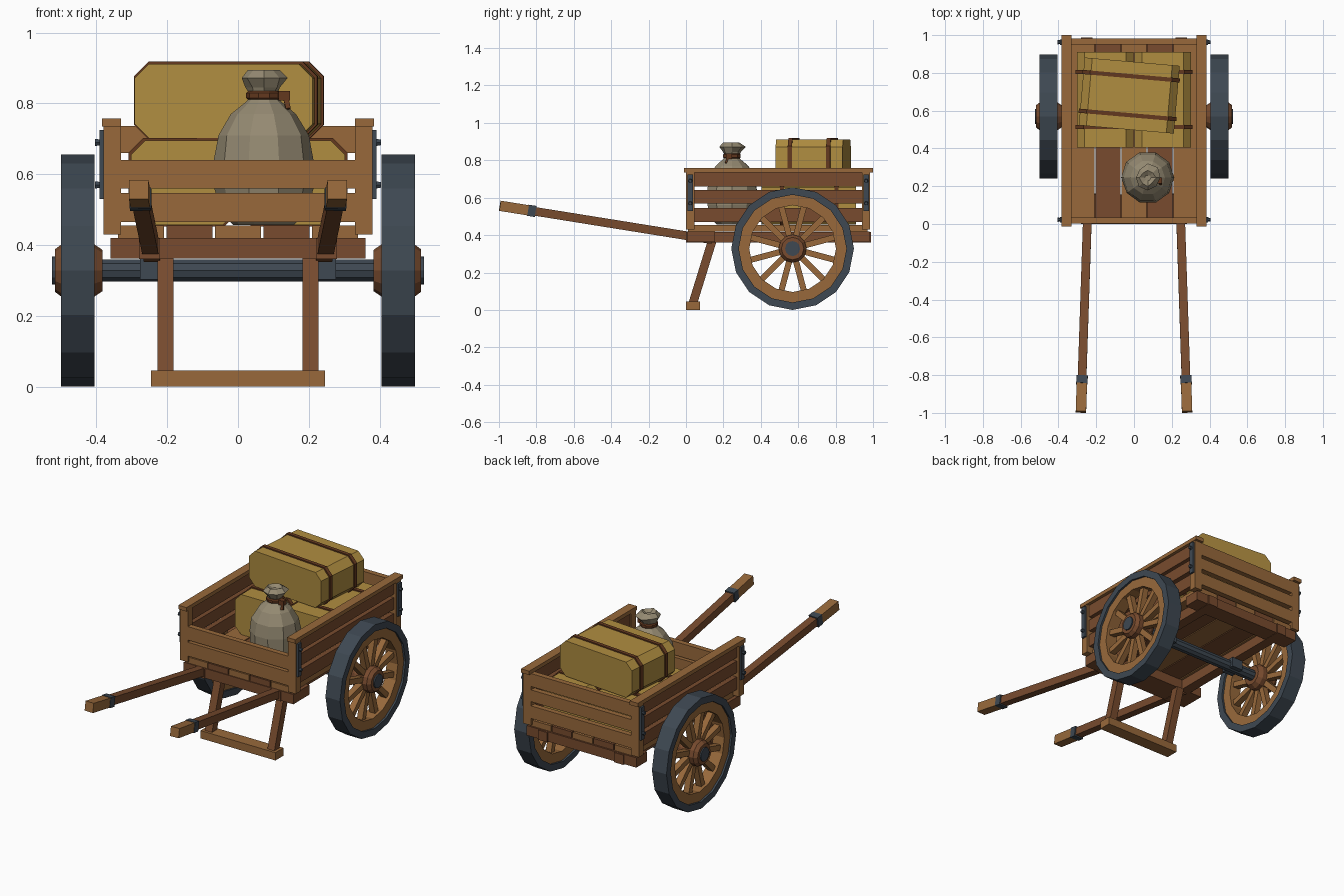
import bpy, bmesh, math, random
from mathutils import Matrix, Vector

if "Cube" in bpy.data.objects:
    bpy.data.objects.remove(bpy.data.objects["Cube"])

random.seed(4)


def mat(name, hexa):
    m = bpy.data.materials.new(name)
    c = [int(hexa[i:i + 2], 16) / 255 for i in (0, 2, 4)]
    m.diffuse_color = [((v + 0.055) / 1.055) ** 2.4 if v > 0.04 else v / 12.92 for v in c] + [1]
    m.use_nodes = True
    m.node_tree.nodes["Principled BSDF"].inputs["Base Color"].default_value = m.diffuse_color
    return m


LIGHT = mat("light wood", "98693B")
DARK = mat("dark wood", "784B2E")
IRON = mat("dark iron", "3E4852")
STRAW = mat("straw yellow", "B08D40")
STRAP = mat("brown strap", "64391F")
SACK = mat("sack cloth", "958A72")


def make(name, bm, material):
    bmesh.ops.recalc_face_normals(bm, faces=bm.faces[:])
    me = bpy.data.meshes.new(name)
    bm.to_mesh(me)
    bm.free()
    me.materials.append(material)
    ob = bpy.data.objects.new(name, me)
    bpy.context.collection.objects.link(ob)
    return ob


def box(name, x, y, z, material):
    """Box from (min, max) ranges."""
    bm = bmesh.new()
    size = [b - a for a, b in (x, y, z)]
    mid = [(a + b) / 2 for a, b in (x, y, z)]
    bmesh.ops.create_cube(bm, size=1, matrix=Matrix.Translation(mid) @ Matrix.Diagonal(size + [1]))
    return make(name, bm, material)


def pair(name, x, y, z, material):
    """Box and its mirror across x = 0."""
    box(name + "_right", x, y, z, material)
    box(name + "_left", (-x[1], -x[0]), y, z, material)


def bar(name, a, b, w, h, material):
    """Rectangular bar between two points, w across x."""
    a, b = Vector(a), Vector(b)
    d = (b - a).normalized()
    side = Vector((1, 0, 0))
    side = (side - d * side.dot(d)).normalized()
    up = side.cross(d)
    bm = bmesh.new()
    ends = [[bm.verts.new(p + side * w / 2 * i + up * h / 2 * j)
             for i, j in ((-1, -1), (1, -1), (1, 1), (-1, 1))] for p in (a, b)]
    for e in ends:
        bm.faces.new(e)
    for i in range(4):
        j = (i + 1) % 4
        bm.faces.new((ends[0][i], ends[0][j], ends[1][j], ends[1][i]))
    return make(name, bm, material)


def lathe(name, profile, n, centre, material, axis="X", closed=False, jitter=0):
    """Revolve (along, radius) points around an axis; open ends are capped."""
    bm = bmesh.new()
    rings = []
    for t, r in profile:
        ring = []
        for k in range(n):
            a = 2 * math.pi * k / n
            q = r * (1 + random.uniform(-jitter, jitter))
            u, v = q * math.cos(a), q * math.sin(a)
            p = Vector((t, u, v)) if axis == "X" else Vector((u, v, t))
            ring.append(bm.verts.new(p + Vector(centre)))
        rings.append(ring)
    m = len(rings)
    for i in range(m if closed else m - 1):
        a, b = rings[i], rings[(i + 1) % m]
        for k in range(n):
            j = (k + 1) % n
            bm.faces.new((a[k], a[j], b[j], b[k]))
    if not closed:
        bm.faces.new(rings[0])
        bm.faces.new(rings[-1])
    return make(name, bm, material)


def octagon(name, w, y, z, c, material, place):
    """Box with its four long edges cut, running along y."""
    h, z0, z1 = w / 2, z[0], z[1]
    pts = [(-h + c, z0), (h - c, z0), (h, z0 + c), (h, z1 - c),
           (h - c, z1), (-h + c, z1), (-h, z1 - c), (-h, z0 + c)]
    bm = bmesh.new()
    f = bm.faces.new([bm.verts.new((px, y[0], pz)) for px, pz in pts])
    new = bmesh.ops.extrude_face_region(bm, geom=[f])["geom"]
    bmesh.ops.translate(bm, vec=(0, y[1] - y[0], 0),
                        verts=[v for v in new if isinstance(v, bmesh.types.BMVert)])
    bmesh.ops.transform(bm, matrix=place, verts=bm.verts[:])
    return make(name, bm, material)


def bale(name, w, d, z, place, strap_y):
    """Bale with two straps around it."""
    octagon(name, w, (-d / 2, d / 2), z, 0.04, STRAW, place)
    for i, y in enumerate(strap_y):
        octagon(f"{name}_strap_{i}", w + 0.014, (y - 0.011, y + 0.011),
                (z[0] - 0.004, z[1] + 0.007), 0.042, STRAP, place)


# Floor planks
for i in range(5):
    x = (i - 2) * 0.137
    box(f"floor_plank_{i}", (x - 0.0655, x + 0.0655), (0.01, 0.97), (0.42, 0.455), DARK if i % 2 else LIGHT)

# Chassis
pair("chassis_beam", (0.22, 0.28), (0.0, 0.988), (0.36, 0.418), DARK)
box("front_crossbeam", (-0.36, 0.36), (0.005, 0.155), (0.362, 0.42), DARK)
box("rear_crossbeam", (-0.36, 0.36), (0.88, 0.98), (0.362, 0.42), DARK)

# Side walls: boards, posts, top rail, iron plates and bolts
for i, z in enumerate(((0.47, 0.545), (0.57, 0.64), (0.66, 0.737))):
    pair(f"side_board_{i}", (0.335, 0.365), (0.03, 0.96), z, DARK)
    box(f"rear_board_{i}", (-0.335, 0.335), (0.95, 0.982), z, LIGHT)
for n, y in (("front", 0.0), ("rear", 0.94)):
    pair(n + "_post", (0.33, 0.38), (y, y + 0.045), (0.43, 0.737), LIGHT)
    pair(n + "_plate", (0.38, 0.391), (y + 0.008, y + 0.038), (0.53, 0.725), IRON)
    for s in (-1, 1):
        for z in (0.57, 0.69):
            lathe(n + "_bolt", [(-0.008, 0.012), (0.008, 0.009)], 6, (s * 0.396, y + 0.023, z), IRON)
pair("top_rail", (0.33, 0.384), (-0.012, 1.0), (0.735, 0.758), LIGHT)

# Front wall
for i, z in enumerate(((0.465, 0.547), (0.56, 0.64))):
    box(f"front_board_{i}", (-0.335, 0.335), (0.002, 0.034), z, LIGHT)

# Pull shafts with grips and iron bands
for s, n in ((-1, "left"), (1, "right")):
    a, b = Vector((s * 0.243, 0.14, 0.375)), Vector((s * 0.281, -0.995, 0.557))
    at = lambda y: a.lerp(b, (0.14 - y) / 1.135)
    bar("shaft_" + n, a, at(-0.9), 0.046, 0.046, DARK)
    bar("grip_" + n, at(-0.84), b, 0.055, 0.055, LIGHT)
    bar("shaft_band_" + n, at(-0.805), at(-0.845), 0.06, 0.06, IRON)
    # Prop leg
    bar("prop_leg_" + n, (s * 0.205, 0.14, 0.37), (s * 0.205, 0.035, 0.03), 0.046, 0.046, DARK)
box("prop_foot", (-0.246, 0.246), (0.0, 0.075), (0.0, 0.046), LIGHT)

# Axle and brackets
WY, WZ = 0.57, 0.328
lathe("axle", [(-0.42, 0.033), (0.42, 0.033)], 10, (0, WY, WZ), IRON)
pair("axle_bracket", (0.205, 0.277), (WY - 0.045, WY + 0.045), (0.303, 0.362), IRON)

# Wheels
for s, n in ((-1, "left"), (1, "right")):
    c = (s * 0.4525, WY, WZ)
    lathe("tyre_" + n, [(-0.0475, 0.328), (0.0475, 0.328), (0.0475, 0.288), (-0.0475, 0.288)],
          16, c, IRON, closed=True)
    lathe("rim_" + n, [(-0.036, 0.29), (0.036, 0.29), (0.036, 0.232), (-0.036, 0.232)],
          16, c, LIGHT, closed=True)
    lathe("hub_" + n, [(-0.07, 0.058), (-0.045, 0.075), (0.045, 0.075), (0.065, 0.06)]
          if s > 0 else [(-0.065, 0.06), (-0.045, 0.075), (0.045, 0.075), (0.07, 0.058)], 12, c, DARK)
    lathe("hub_cap_" + n, [(-0.012, 0.04), (0.012, 0.04)], 12, (s * 0.513, WY, WZ), IRON)
    for k in range(12):
        t = math.radians(15 + 30 * k)
        d = Vector((0, math.cos(t), math.sin(t)))
        bar(f"spoke_{n}_{k}", Vector(c) + d * 0.05, Vector(c) + d * 0.245, 0.036, 0.032, LIGHT)

# Bales: two below, one turned on top
for i, x in enumerate((-0.153, 0.153)):
    bale(f"lower_bale_{i}", 0.3, 0.505, (0.457, 0.695), Matrix.Translation((x, 0.657, 0)), (-0.143, 0.148))
bale("upper_bale", 0.505, 0.36, (0.702, 0.912),
     Matrix.Translation((-0.025, 0.68, 0)) @ Matrix.Rotation(math.radians(-5), 4, "Z"), (-0.103, 0.103))

# Sack with gathered top, tie and knot
SX, SY = 0.073, 0.245
lathe("sack", [(0.456, 0.085), (0.49, 0.12), (0.56, 0.138), (0.64, 0.14), (0.71, 0.127), (0.77, 0.092),
               (0.805, 0.05), (0.822, 0.036)], 10, (SX, SY, 0), SACK, axis="Z", jitter=0.02)
lathe("sack_top", [(0.82, 0.036), (0.845, 0.05), (0.872, 0.066), (0.895, 0.04), (0.88, 0.015)],
      8, (SX, SY, 0), SACK, axis="Z", jitter=0.16)
lathe("sack_tie", [(0.81, 0.044), (0.816, 0.05), (0.83, 0.05), (0.836, 0.044)], 10, (SX, SY, 0), STRAP, axis="Z")
box("sack_knot", (0.115, 0.147), (0.215, 0.245), (0.808, 0.836), STRAP)
bar("sack_tie_end", (0.135, 0.225, 0.815), (0.142, 0.212, 0.785), 0.014, 0.01, STRAP)
